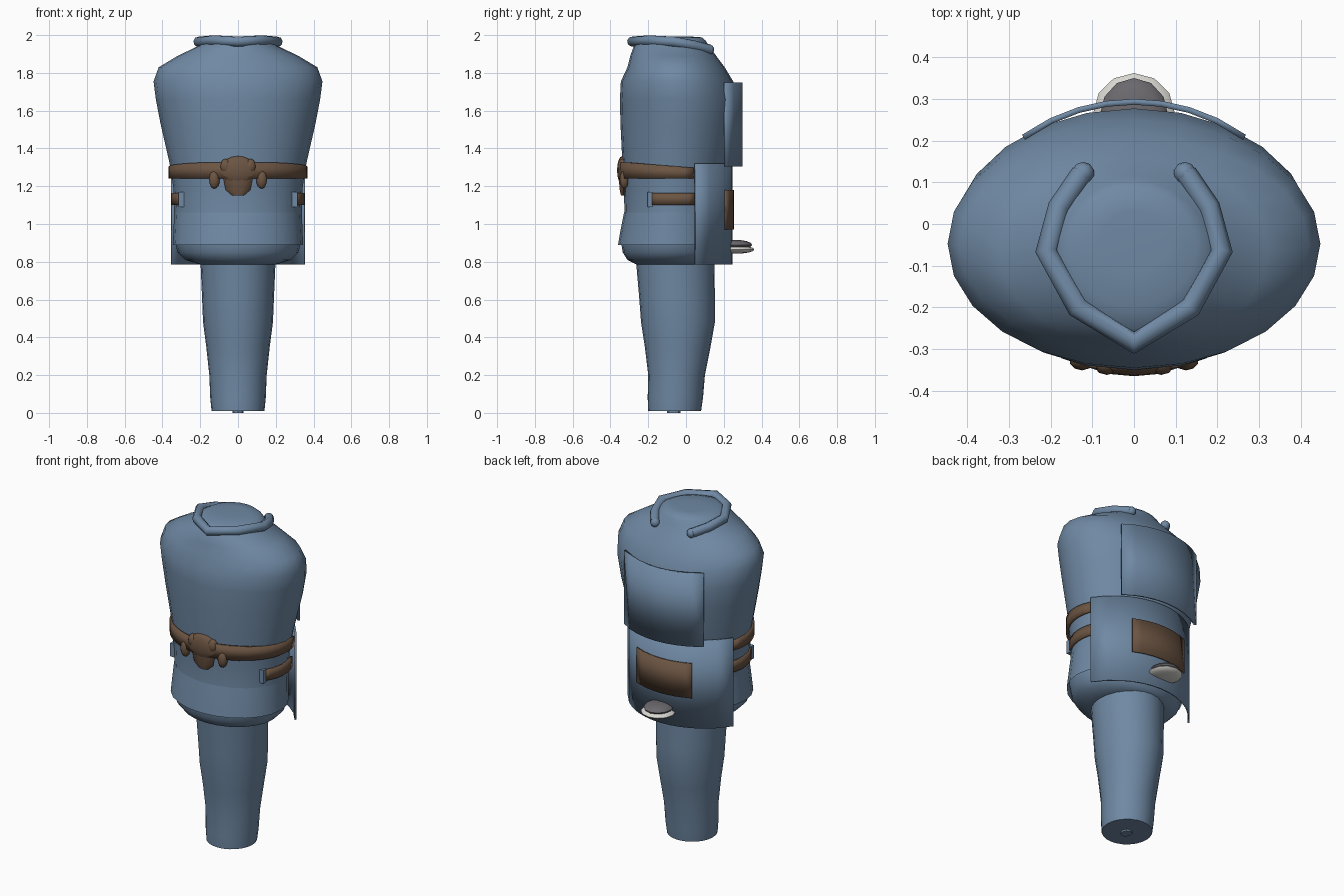
import bpy, bmesh
from math import sin, cos, radians, pi, sqrt

cube = bpy.data.objects.get("Cube")
if cube:
    bpy.data.objects.remove(cube, do_unlink=True)


def material(name, rgb):
    m = bpy.data.materials.new(name)
    m.use_nodes = True
    m.diffuse_color = (*rgb, 1)
    m.node_tree.nodes["Principled BSDF"].inputs["Base Color"].default_value = (*rgb, 1)
    return m


BLUE = material("slate blue", (0.16, 0.25, 0.37))
BROWN = material("leather brown", (0.15, 0.09, 0.055))
GREY = material("dark grey", (0.15, 0.14, 0.155))
WHITE = material("off white", (0.68, 0.67, 0.63))


def finish(bm, name, mat, angle=40):
    bmesh.ops.recalc_face_normals(bm, faces=bm.faces)
    me = bpy.data.meshes.new(name)
    bm.to_mesh(me)
    bm.free()
    me.materials.append(mat)
    me.shade_smooth()
    me.set_sharp_from_angle(angle=radians(angle))
    ob = bpy.data.objects.new(name, me)
    bpy.context.collection.objects.link(ob)
    return ob


def loft(name, rings, mat, sides=24, caps=True):
    """Stack of ellipses given as (z, half width, front y, back y)."""
    bm = bmesh.new()
    loops = []
    for z, rx, front, back in rings:
        cy, ry = (front + back) / 2, (back - front) / 2
        loops.append([bm.verts.new((rx * cos(2 * pi * i / sides),
                                    cy + ry * sin(2 * pi * i / sides), z))
                      for i in range(sides)])
    for a, b in zip(loops, loops[1:]):
        for i in range(sides):
            j = (i + 1) % sides
            bm.faces.new((a[i], a[j], b[j], b[i]))
    if caps:
        bm.faces.new(loops[0])
        bm.faces.new(loops[-1])
    return finish(bm, name, mat)


def band(name, path, z0, z1, mat, thick=0.01, drop=0.0):
    """Upright sheet along a plan path; the top edge may fall towards the back."""
    bm = bmesh.new()
    low = [bm.verts.new((x, y, z0)) for x, y in path]
    high = [bm.verts.new((x, y, z1 - drop * max(0, y + 0.3))) for x, y in path]
    for i in range(len(path) - 1):
        bm.faces.new((low[i], low[i + 1], high[i + 1], high[i]))
    ob = finish(bm, name, mat)
    mod = ob.modifiers.new("thickness", "SOLIDIFY")
    mod.thickness = thick
    mod.offset = 0
    return ob


def ellipse_path(rx, ry, cy, start, end, n):
    ts = [radians(start + (end - start) * i / n) for i in range(n + 1)]
    return [(rx * cos(t), cy + ry * sin(t)) for t in ts]


def back_path(radius, back_y, half, n=8):
    xs = [half * (2 * i / n - 1) for i in range(n + 1)]
    return [(x, back_y - radius + sqrt(radius ** 2 - x * x)) for x in xs]


def blob(name, loc, size, mat, u=10, v=8):
    bm = bmesh.new()
    bmesh.ops.create_uvsphere(bm, u_segments=u, v_segments=v, radius=1)
    bmesh.ops.scale(bm, vec=size, verts=bm.verts)
    bmesh.ops.translate(bm, vec=loc, verts=bm.verts)
    return finish(bm, name, mat, 50)


def box(name, loc, size, mat):
    bm = bmesh.new()
    bmesh.ops.create_cube(bm, size=1)
    bmesh.ops.scale(bm, vec=size, verts=bm.verts)
    bmesh.ops.translate(bm, vec=loc, verts=bm.verts)
    return finish(bm, name, mat)


# Body and the single tapered lower column
loft("torso", [
    (0.785, 0.20, -0.26, 0.14), (0.81, 0.28, -0.31, 0.17), (0.85, 0.32, -0.335, 0.19),
    (0.91, 0.335, -0.345, 0.20), (1.05, 0.337, -0.325, 0.20), (1.2, 0.343, -0.33, 0.21),
    (1.325, 0.363, -0.337, 0.235), (1.53, 0.41, -0.347, 0.27), (1.66, 0.435, -0.35, 0.277),
    (1.755, 0.447, -0.345, 0.25), (1.83, 0.42, -0.31, 0.205), (1.89, 0.32, -0.295, 0.16),
    (1.945, 0.205, -0.275, 0.12), (1.97, 0.185, -0.25, 0.105), (1.988, 0.15, -0.2, 0.085),
    (1.992, 0.08, -0.12, 0.03)], BLUE)
loft("lower_column", [
    (0.01, 0.14, -0.2, 0.08), (0.08, 0.147, -0.203, 0.09), (0.2, 0.152, -0.2, 0.1),
    (0.35, 0.168, -0.218, 0.13), (0.48, 0.185, -0.238, 0.153), (0.6, 0.19, -0.247, 0.153),
    (0.83, 0.2, -0.267, 0.15)], BLUE)
loft("column_foot", [(0.0, 0.03, -0.1, -0.03), (0.012, 0.03, -0.1, -0.03)], BLUE, 8)
loft("tunic_hem", [
    (0.89, 0.345, -0.36, 0.2), (0.95, 0.342, -0.35, 0.2), (1.06, 0.338, -0.328, 0.2)],
    BLUE, caps=False)

# Open collar roll, pointed at the front
side = [(0.125, 0.12, 1.925), (0.18, 0.04, 1.945), (0.21, -0.065, 1.965),
        (0.135, -0.2, 1.972)]
collar_path = side + [(0, -0.285, 1.966)] + [(-x, y, z) for x, y, z in reversed(side)]
cu = bpy.data.curves.new("collar", "CURVE")
cu.dimensions = "3D"
cu.bevel_depth = 0.027
cu.bevel_resolution = 2
cu.use_fill_caps = True
sp = cu.splines.new("POLY")
sp.points.add(len(collar_path) - 1)
for p, co in zip(sp.points, collar_path):
    p.co = (*co, 1)
sp.use_smooth = True
cu.materials.append(BLUE)
bpy.context.collection.objects.link(bpy.data.objects.new("collar", cu))
for s, label in ((1, "left"), (-1, "right")):
    blob("collar_end_" + label, (s * 0.122, 0.122, 1.924), (0.027, 0.027, 0.027), BLUE)

# Curved back plates with the leather patch
band("upper_back_plate", back_path(0.455, 0.293, 0.265), 1.305, 1.75, BLUE, 0.014)
band("lower_back_plate", back_path(0.42, 0.24, 0.352, 12), 0.785, 1.32, BLUE, 0.01)
band("back_patch", back_path(0.424, 0.249, 0.185), 0.97, 1.18, BROWN, 0.009)

# Belt and buckle cluster
band("belt", ellipse_path(0.36, 0.3, -0.05, -197, 17, 24), 1.24, 1.325, BROWN, 0.014, 0.08)
blob("buckle_centre", (0, -0.337, 1.285), (0.1, 0.028, 0.075), BROWN)
loft("buckle_drop", [(1.15, 0.03, -0.345, -0.315), (1.18, 0.065, -0.352, -0.31),
                     (1.25, 0.08, -0.358, -0.31)], BROWN, 10)
for s, label in ((1, "left"), (-1, "right")):
    blob("buckle_lobe_" + label, (s * 0.065, -0.335, 1.305), (0.032, 0.027, 0.04), BROWN)
    blob("buckle_tassel_" + label, (s * 0.125, -0.327, 1.235), (0.03, 0.024, 0.048), BROWN)

    # Side strap with its end clip
    path = [(s * x, y) for x, y in ellipse_path(0.347, 0.283, -0.05, -30, 21, 6)]
    band("side_strap_" + label, path, 1.10, 1.165, BROWN, 0.012)
    box("strap_clip_" + label, (s * 0.3, -0.19, 1.13), (0.028, 0.028, 0.08), BLUE)

# Small two-tone shell below the patch
blob("shell_top", (0, 0.26, 0.89), (0.082, 0.09, 0.026), GREY, 12)
blob("shell_base", (0, 0.265, 0.865), (0.098, 0.097, 0.022), WHITE, 12)
